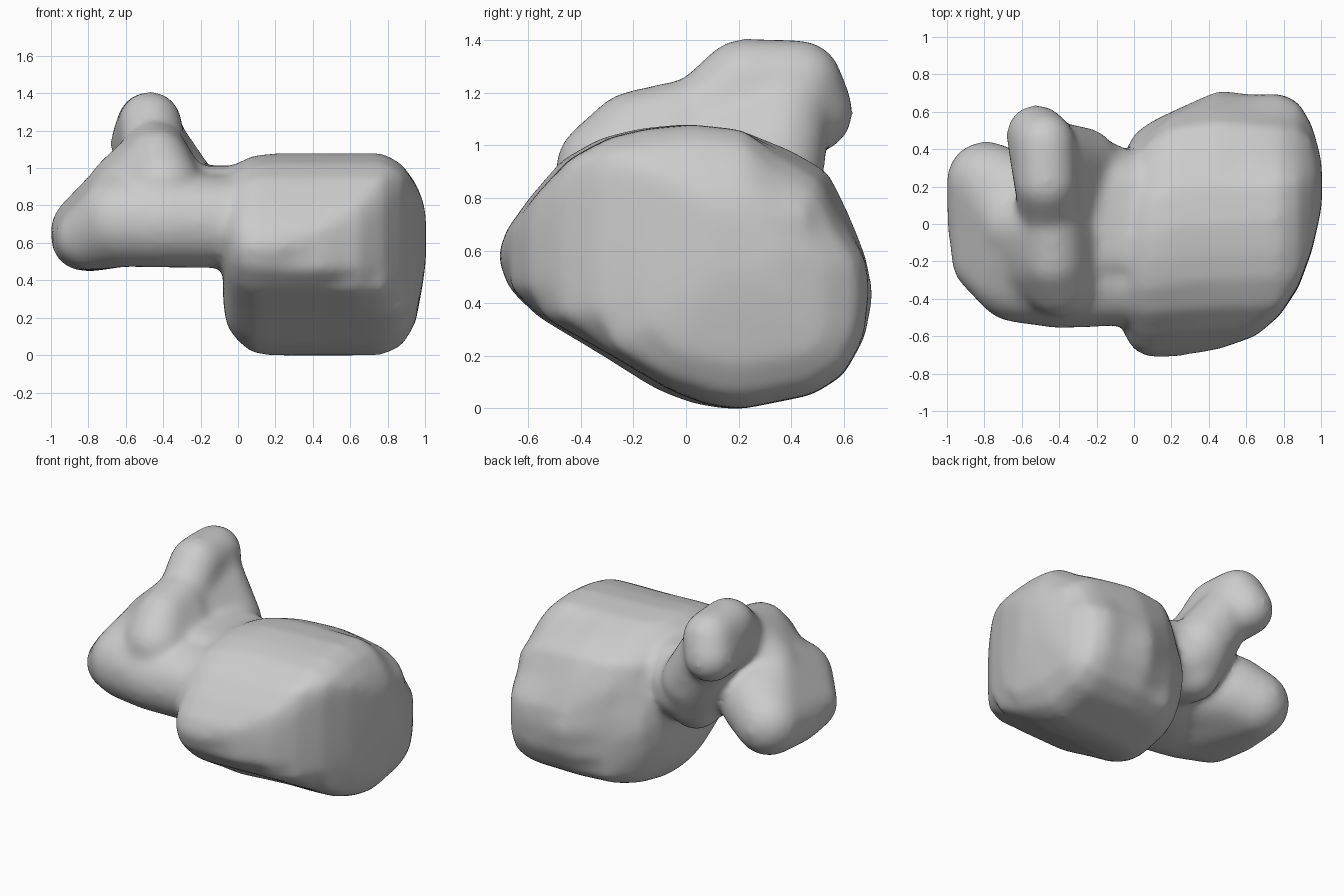
import bpy, bmesh, math
from mathutils import Vector, Matrix

clay = bpy.data.materials.new("grey clay")
clay.diffuse_color = (0.6, 0.6, 0.6, 1)

bm = bmesh.new()


def blob(balls):
    """Add the hull of several balls (x, y, z, radius)."""
    part = bmesh.new()
    for x, y, z, r in balls:
        bmesh.ops.create_icosphere(part, subdivisions=3, radius=r,
                                   matrix=Matrix.Translation((x, y, z)))
    res = bmesh.ops.convex_hull(part, input=part.verts[:])
    junk = [g for g in res["geom_interior"] if isinstance(g, bmesh.types.BMVert)]
    bmesh.ops.delete(part, geom=junk, context='VERTS')
    me = bpy.data.meshes.new("tmp")
    part.to_mesh(me)
    part.free()
    bm.from_mesh(me)
    bpy.data.meshes.remove(me)


def clamp(v):
    return min(max(v, 0), 1)


def fit(x, y, y0, y1):
    """Scale y into the range at the left end, trim it flat towards the right."""
    scaled = y0 + (y + 0.71) / 1.42 * (y1 - y0)
    trimmed = min(max(y, y0), y1)
    w = 0.92 * clamp(x / 0.4) if y < 0 else 0.7 * clamp(x / 0.2)
    return scaled * (1 - w) + trimmed * w


def loft(outline, sections):
    """Loft a yz outline along x, fitted to each section's y and z range."""
    rings = []
    for x, y0, y1, z0, z1 in sections:
        ring = []
        for y, z in outline:
            py, pz = fit(x, y, y0, y1), z0 + z / 1.08 * (z1 - z0)
            if y > 0.3 and z > 0.6:      # hollow at the upper back corner
                dent = 0.045 * clamp((x - 0.55) / 0.3)
                py, pz = py - dent, pz - dent
            ring.append(bm.verts.new((x, py, pz)))
        rings.append(ring)
    n = len(outline)
    for a, b in zip(rings, rings[1:]):
        for i in range(n):
            bm.faces.new((a[i], a[(i + 1) % n], b[(i + 1) % n], b[i]))
    bm.faces.new(rings[0][::-1])
    bm.faces.new(rings[-1])


# Big rounded body
outline = [(-0.715, 0.58), (-0.68, 0.68), (-0.58, 0.81), (-0.45, 0.95), (-0.3, 1.03),
           (-0.15, 1.065), (0, 1.08), (0.2, 1.06), (0.4, 0.98), (0.54, 0.9), (0.62, 0.74),
           (0.69, 0.56), (0.715, 0.44), (0.68, 0.27), (0.6, 0.13), (0.48, 0.055),
           (0.2, 0), (0.08, 0.015), (-0.06, 0.07), (-0.3, 0.21), (-0.55, 0.35),
           (-0.67, 0.46)]
loft(outline, [
    (-0.08, -0.40, 0.25, 0.28, 0.90), (-0.06, -0.58, 0.36, 0.15, 0.98),
    (0.0, -0.68, 0.48, 0.07, 1.03), (0.08, -0.715, 0.54, 0.005, 1.07),
    (0.2, -0.715, 0.60, -0.005, 1.08), (0.45, -0.67, 0.715, -0.005, 1.08),
    (0.65, -0.60, 0.69, -0.005, 1.08), (0.78, -0.49, 0.70, 0, 1.08),
    (0.88, -0.34, 0.65, 0.05, 1.02), (0.95, -0.15, 0.53, 0.17, 0.92),
    (0.985, 0.0, 0.41, 0.36, 0.84), (1.005, 0.1, 0.32, 0.5, 0.76)])

# Low side lobe: round knob, front edge and narrow root
blob([(-0.79, 0.23, 0.66, 0.215), (-0.83, 0.0, 0.62, 0.17), (-0.80, -0.20, 0.63, 0.175),
      (-0.66, 0.15, 0.73, 0.24), (-0.62, -0.28, 0.72, 0.25), (-0.50, -0.05, 0.78, 0.25),
      (-0.67, 0.02, 0.85, 0.17), (-0.60, -0.12, 0.90, 0.17)])
blob([(-0.62, -0.28, 0.72, 0.25), (-0.50, -0.10, 0.76, 0.25), (-0.40, -0.32, 0.71, 0.24),
      (-0.05, -0.30, 0.71, 0.245), (-0.05, 0.0, 0.72, 0.24)])
# Ridge rising over the lobe
blob([(-0.44, -0.02, 1.08, 0.17), (-0.43, -0.20, 1.04, 0.17), (-0.40, -0.30, 0.91, 0.20),
      (-0.62, -0.03, 0.90, 0.18), (-0.56, -0.20, 0.88, 0.18), (-0.33, -0.10, 0.88, 0.18)])
# Upright lobe
blob([(-0.52, 0.475, 1.13, 0.165), (-0.48, 0.43, 1.235, 0.17), (-0.47, 0.22, 1.24, 0.17),
      (-0.45, 0.08, 1.11, 0.17)])
# Stem running down from it
blob([(-0.47, 0.39, 1.18, 0.17), (-0.44, 0.08, 1.08, 0.16), (-0.28, 0.32, 0.85, 0.20),
      (-0.26, 0.26, 0.66, 0.17), (-0.24, 0.05, 0.72, 0.19)])
# Neck joining the lobes to the body
blob([(-0.22, -0.15, 0.83, 0.18), (0.05, -0.15, 0.83, 0.18),
      (-0.22, 0.29, 0.74, 0.18), (-0.24, 0.22, 0.82, 0.2),
      (0.05, 0.15, 0.80, 0.19), (0.05, 0.15, 0.66, 0.18), (-0.22, 0.22, 0.66, 0.17)])

bmesh.ops.recalc_face_normals(bm, faces=bm.faces[:])
mesh = bpy.data.meshes.new("blob_body")
bm.to_mesh(mesh)
bm.free()
mesh.materials.append(clay)
body = bpy.data.objects.new("blob_body", mesh)
bpy.context.collection.objects.link(body)

# Fuse all lobes into one soft skin
fuse = body.modifiers.new("fuse", 'REMESH')
fuse.mode = 'VOXEL'
fuse.voxel_size = 0.022
fuse.use_smooth_shade = True
soft = body.modifiers.new("soften", 'SMOOTH')
soft.factor = 0.5
soft.iterations = 24
